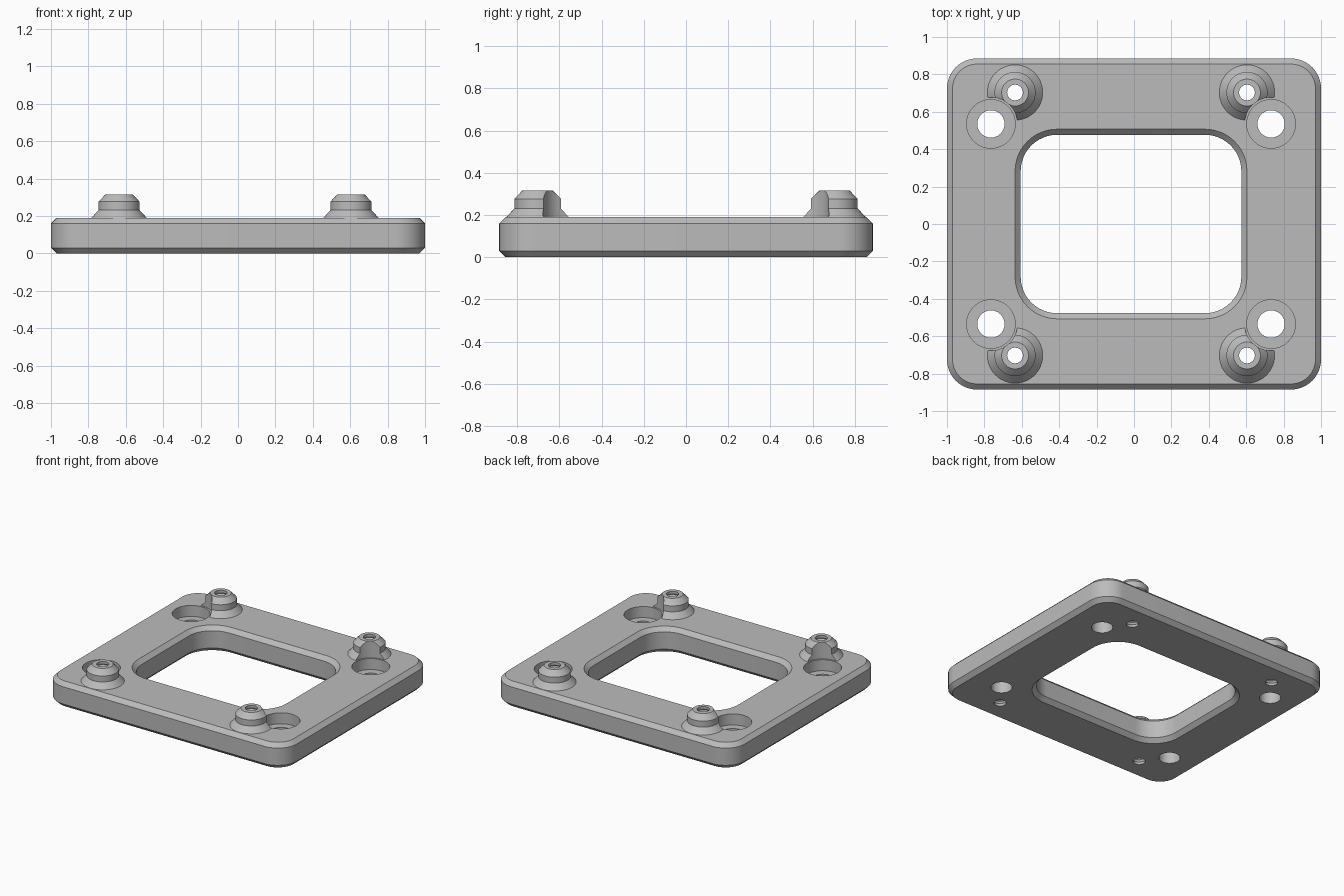
import bpy, bmesh
from math import cos, sin, pi, radians

if "Cube" in bpy.data.objects:
    bpy.data.objects.remove(bpy.data.objects["Cube"])

TOP, BOSS_TOP, CHAMFER = 0.19, 0.316, 0.03
OFFSET = -0.016          # window and holes sit slightly off the plate centre

grey = bpy.data.materials.new("plain grey")
grey.use_nodes = True
grey.diffuse_color = (0.5, 0.5, 0.5, 1)
grey.node_tree.nodes["Principled BSDF"].inputs["Base Color"].default_value = grey.diffuse_color


def finish(bm, name):
    bmesh.ops.recalc_face_normals(bm, faces=bm.faces)
    mesh = bpy.data.meshes.new(name)
    bm.to_mesh(mesh)
    bm.free()
    mesh.materials.append(grey)
    ob = bpy.data.objects.new(name, mesh)
    bpy.context.collection.objects.link(ob)
    return ob


def activate(ob):
    bpy.ops.object.select_all(action='DESELECT')
    ob.select_set(True)
    bpy.context.view_layer.objects.active = ob


def bridge(bm, a, b):
    n = len(a)
    for i in range(n):
        bm.faces.new((a[i], a[(i + 1) % n], b[(i + 1) % n], b[i]))


def rounded_loop(bm, cx, hx, hy, r, z, inset, steps=12):
    """Loop of vertices round a rounded rectangle, shrunk by inset."""
    verts = []
    for k, (sx, sy) in enumerate(((1, 1), (-1, 1), (-1, -1), (1, -1))):
        for i in range(steps + 1):
            a = (k + i / steps) * pi / 2
            verts.append(bm.verts.new((cx + sx * (hx - r) + (r - inset) * cos(a),
                                       sy * (hy - r) + (r - inset) * sin(a), z)))
    return verts


def lathe(name, x, y, profile, sides=48):
    """Closed solid turned from (radius, z) points about a vertical axis."""
    bm = bmesh.new()
    rings = [[bm.verts.new((x + r * cos(2 * pi * i / sides), y + r * sin(2 * pi * i / sides), z))
              for i in range(sides)] for r, z in profile]
    for a, b in zip(rings, rings[1:]):
        bridge(bm, a, b)
    bm.faces.new(rings[0])
    bm.faces.new(rings[-1])
    return finish(bm, name)


def cut(ob, cutter):
    mod = ob.modifiers.new("cut", 'BOOLEAN')
    mod.operation, mod.solver, mod.object = 'DIFFERENCE', 'EXACT', cutter
    activate(ob)
    bpy.ops.object.modifier_apply(modifier=mod.name)


def thread_profile():
    """Screw hole with fine thread grooves."""
    points, z, pitch = [(0.042, -0.05), (0.042, 0.012)], 0.012, 0.024
    while z + pitch < BOSS_TOP:
        points += [(0.05, z + pitch / 2), (0.042, z + pitch)]
        z += pitch
    return points + [(0.042, BOSS_TOP + 0.05)]


# Plate: chamfered frame with a rounded window
bm = bmesh.new()
levels = ((0, CHAMFER), (CHAMFER, 0), (TOP - CHAMFER, 0), (TOP, CHAMFER))
loops = [rounded_loop(bm, 0, 1, 0.885, 0.16, z, i) for z, i in levels]
loops += [rounded_loop(bm, OFFSET, 0.59, 0.477, 0.195, z, -i) for z, i in reversed(levels)]
for a, b in zip(loops, loops[1:] + loops[:1]):
    bridge(bm, a, b)
plate = finish(bm, "plate")
parts = [plate]

# Four corners: stepped bolt hole beside a threaded boss
for sx, side in ((1, "left"), (-1, "right")):
    for sy, end in ((1, "back"), (-1, "front")):
        bolt = (OFFSET + sx * 0.749, sy * 0.535)
        post = (OFFSET + sx * 0.62, sy * 0.703)
        boss = lathe(f"{end}_{side}_boss", *post,
                     [(0.148, TOP - 0.004), (0.148, TOP), (0.11, 0.232), (0.11, 0.277),
                      (0.072, BOSS_TOP)])
        parts.append(boss)
        recess = lathe("bolt_recess", *bolt,
                       [(0.073, -0.1), (0.073, 0.107), (0.13, 0.107), (0.13, 0.5)])
        clearance = lathe("clearance", *bolt, [(0.142, 0.1), (0.142, 0.5)])
        thread = lathe("thread", *post, thread_profile(), 32)
        for ob, tool in ((plate, recess), (plate, thread), (boss, clearance), (boss, thread)):
            cut(ob, tool)
        for tool in (recess, clearance, thread):
            bpy.data.objects.remove(tool)

for ob in parts:
    activate(ob)
    bpy.ops.object.shade_smooth_by_angle(angle=radians(25))
